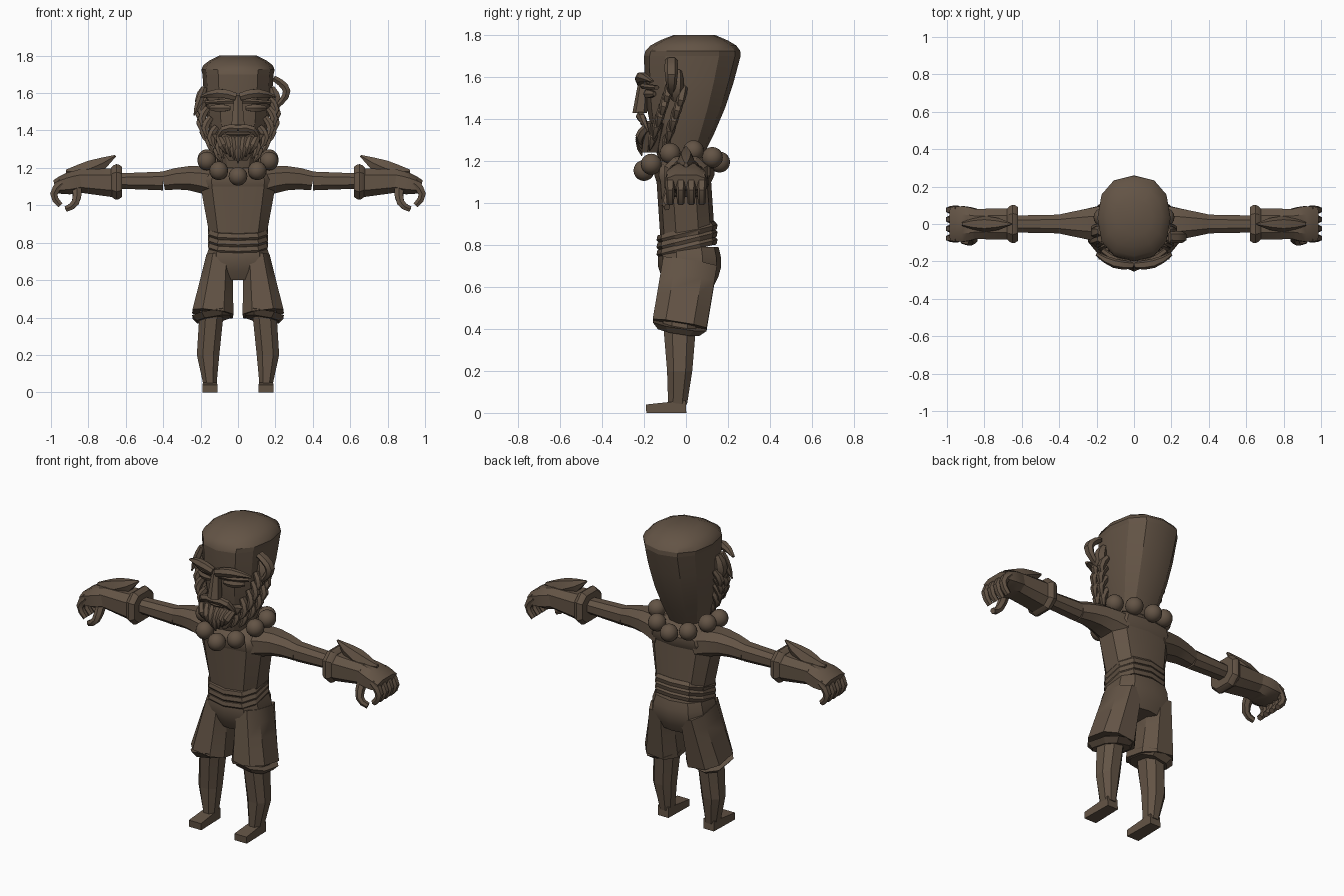
import bpy, bmesh, math
from mathutils import Vector

default_cube = bpy.data.objects.get("Cube")
if default_cube:
    bpy.data.objects.remove(default_cube)

brown = bpy.data.materials.new("dark_brown")
brown.diffuse_color = (.125, .088, .06, 1)
brown.use_nodes = True
shader = brown.node_tree.nodes["Principled BSDF"]
shader.inputs["Base Color"].default_value = brown.diffuse_color

parts = []
AXIS_Y, AXIS_Z = Vector((0, 1, 0)), Vector((0, 0, 1))


def cross_section(sides, phase, power):
    """Rounded polygon scaled so that it fills its extents."""
    angles = [math.tau * (i + phase) / sides for i in range(sides)]
    soften = lambda value: math.copysign(abs(value) ** power, value)
    shape = [Vector((soften(math.cos(a)), soften(math.sin(a)))) for a in angles]
    widest, deepest = max(p.x for p in shape), max(p.y for p in shape)
    return [(p.x / widest, p.y / deepest) for p in shape]


def limb(name, start, end, size, tip, bulge=0, bend=(0, 0, 0), sides=8,
         phase=.5, power=.85, steps=4, level=False, mirror=False):
    """Tapered, bent and bulging solid between two points; size and tip are half extents."""
    start, end, bend = Vector(start), Vector(end), Vector(bend)
    size, tip, swell = Vector(size), Vector(tip), Vector((bulge, bulge))
    shape = cross_section(sides, phase, power)
    bm = bmesh.new()
    rings = []
    for step in range(steps + 1):
        t = step / steps
        arch = math.sin(math.pi * t)
        centre = start.lerp(end, t) + bend * arch
        extent = size.lerp(tip, t) + swell * arch
        heading = (end - start + bend * math.pi * math.cos(math.pi * t)).normalized()
        if level:
            heading = AXIS_Z
        u = heading.cross(AXIS_Y if abs(heading.y) < .8 else AXIS_Z).normalized()
        v = heading.cross(u)
        ring = []
        for a, b in shape:
            point = centre + u * a * extent.x + v * b * extent.y
            if mirror:
                point.x = -point.x
            ring.append(bm.verts.new(point))
        rings.append(ring)
    for lower, upper in zip(rings, rings[1:]):
        for i in range(sides):
            bm.faces.new((lower[i - 1], lower[i], upper[i], upper[i - 1]))
    bm.faces.new(rings[0])
    bm.faces.new(rings[-1])
    bmesh.ops.recalc_face_normals(bm, faces=bm.faces)
    mesh = bpy.data.meshes.new(name)
    bm.to_mesh(mesh)
    bm.free()
    mesh.materials.append(brown)
    part = bpy.data.objects.new(name, mesh)
    bpy.context.collection.objects.link(part)
    parts.append(part)


def pair(name, **options):
    """The same part on the left and, mirrored, on the right."""
    limb("left_" + name, **options)
    limb("right_" + name, mirror=True, **options)


# Shared shape of beard and hair locks
lock = dict(size=(.015, .018), tip=(.003, .003), bulge=.01, sides=6)

# Head: face widening to the skull, then the crown
skull = dict(sides=12, phase=0, level=True)
limb("face", start=(0, -.03, 1.2), end=(0, .03, 1.7), size=(.1, .1), tip=(.19, .23), bulge=.02, **skull)
limb("crown", start=(0, .03, 1.7), end=(0, .04, 1.8), size=(.19, .23), tip=(.1, .1), bulge=.04, **skull)

# Torso and shorts seat
trunk = dict(sides=10, power=.75, level=True)
limb("belly", start=(0, .01, .8), end=(0, -.01, 1.1), size=(.145, .13), tip=(.2, .13), **trunk)
limb("chest", start=(0, -.01, 1.1), end=(0, 0, 1.23), size=(.2, .13), tip=(.1, .07), bulge=.04, **trunk)
limb("shorts_seat", start=(0, .02, .6), end=(0, .015, .79), size=(.14, .11), tip=(.15, .14), bulge=.025, **trunk)

# Sash of three tilted bands
for band in range(3):
    z = .77 + .035 * band
    limb("sash_band", start=(0, .01, z), end=(0, 0, z + .04), size=(.15, .14), tip=(.15, .14),
         bulge=.01, sides=10, power=.75, steps=2)

# Necklace: beads on a ring that dips at front and back
bead_count = 10
for bead in range(bead_count):
    angle = math.tau * bead / bead_count
    dip = math.cos(angle)
    place = (.175 * math.sin(angle), -.02 - .18 * dip, 1.25 - .02 * dip - .075 * dip * dip)
    bpy.ops.mesh.primitive_uv_sphere_add(segments=16, ring_count=10, radius=.05, location=place)
    sphere = bpy.context.object
    sphere.name = "necklace_bead"
    sphere.data.materials.append(brown)
    parts.append(sphere)

# Nose, lip and beard
limb("nose", start=(0, -.2, 1.59), end=(0, -.22, 1.43), size=(.02, .025), tip=(.035, .035), sides=6, level=True)
limb("lower_lip", start=(-.06, -.18, 1.38), end=(.06, -.18, 1.38), size=(.01, .02), tip=(.01, .02),
     bend=(0, -.02, 0), sides=6)
limb("beard_core", start=(0, -.16, 1.24), end=(0, -.14, 1.38), size=(.05, .05), tip=(.14, .06), level=True)
for strand in range(-3, 4):
    x = .034 * strand
    limb("beard_lock", start=(x, -.19, 1.36), end=(x * .6, -.21, 1.225 + abs(x) / 2), bend=(0, -.02, 0), **lock)

# Face details
pair("moustache", start=(0, -.22, 1.41), end=(.115, -.18, 1.34), bend=(.02, -.01, .03), **lock)
pair("eyebrow", start=(.01, -.22, 1.58), end=(.2, -.16, 1.58), size=(.02, .02), tip=(.005, .01),
     bend=(0, -.02, .02), bulge=.01, sides=6)
pair("brow_ridge", start=(.01, -.2, 1.56), end=(.17, -.14, 1.55), size=(.015, .02), tip=(.01, .015),
     bend=(0, -.02, 0), sides=6)
pair("eyelid", start=(.04, -.19, 1.52), end=(.15, -.15, 1.52), size=(.01, .01), tip=(.01, .01),
     bend=(0, -.01, 0), bulge=.01, sides=6)
pair("ear", start=(.18, -.05, 1.49), end=(.18, -.04, 1.63), size=(.015, .02), tip=(.015, .02),
     bend=(.02, 0, 0), bulge=.015, sides=6)

# Sideburns: two rows of locks following the jaw
for row in range(2):
    for i in range(5):
        x = .17 - .006 * i * i + .01 * row
        y = -.075 - .017 * i + .065 * row
        z = 1.57 - .05 * i - .02 * row
        pair("sideburn_lock", start=(x, y, z), end=(x, y - .03, z - .12), bend=(.03, 0, 0), **lock)

# Loose curl above the left ear, swept lock on the right
limb("left_hair_curl", start=(.19, -.07, 1.68), end=(.2, -.07, 1.52), size=(.015, .03), tip=(.01, .015),
     bend=(.065, 0, .01), bulge=.008, sides=6, steps=6)
limb("right_hair_lock", start=(.18, -.08, 1.63), end=(.235, -.1, 1.48), mirror=True, **lock)

# Shorts legs with hems turned under
pair("shorts_leg", start=(.1, .02, .72), end=(.135, -.03, .42), size=(.07, .13), tip=(.11, .13), power=.75)
pair("shorts_hem", start=(.135, -.03, .42), end=(.13, -.035, .39), size=(.11, .13), tip=(.09, .1),
     power=.75, steps=1)

# Legs and feet
pair("knee", start=(.14, -.03, .44), end=(.16, -.03, .2), size=(.065, .08), tip=(.06, .06), level=True)
pair("calf", start=(.16, -.03, .2), end=(.15, -.04, .04), size=(.06, .06), tip=(.035, .045), level=True)
pair("foot", start=(.15, 0, .03), end=(.15, -.19, .02), size=(.035, .03), tip=(.04, .02), sides=4)

# Arms and flared gauntlets with swept fins
pair("shoulder", start=(.12, 0, 1.12), end=(.4, 0, 1.13), size=(.08, .11), tip=(.05, .05), bend=(0, 0, .02))
pair("forearm", start=(.4, 0, 1.13), end=(.66, 0, 1.13), size=(.05, .05), tip=(.04, .045))
pair("gauntlet_cuff", start=(.62, 0, 1.125), end=(.68, 0, 1.125), size=(.08, .09), tip=(.075, .08),
     bulge=.018, power=.7)
pair("gauntlet", start=(.64, 0, 1.12), end=(.86, 0, 1.13), size=(.08, .085), tip=(.06, .08), power=.7)
pair("gauntlet_fin", start=(.92, 0, 1.18), end=(.655, 0, 1.265), size=(.01, .01), tip=(.005, .005),
     bend=(0, 0, -.025), bulge=.035, sides=6)

# Hands with curled fingers
pair("hand", start=(.84, 0, 1.13), end=(.98, 0, 1.1), size=(.06, .08), tip=(.035, .09), bulge=.01, power=.7)
for finger in range(4):
    y = .05 * finger - .075
    pair("finger", start=(.94, y, 1.12), end=(.95, y, 1), size=(.024, .024), tip=(.015, .018),
         bend=(.04, 0, 0), sides=6)
pair("thumb", start=(.86, -.06, 1.09), end=(.92, -.09, .98), size=(.025, .025), tip=(.015, .015),
     bend=(-.02, -.02, -.02), sides=6)

# Smooth shallow bends, keep hard edges
for part in parts:
    part.select_set(True)
bpy.context.view_layer.objects.active = parts[0]
bpy.ops.object.shade_smooth_by_angle(angle=math.radians(30))
